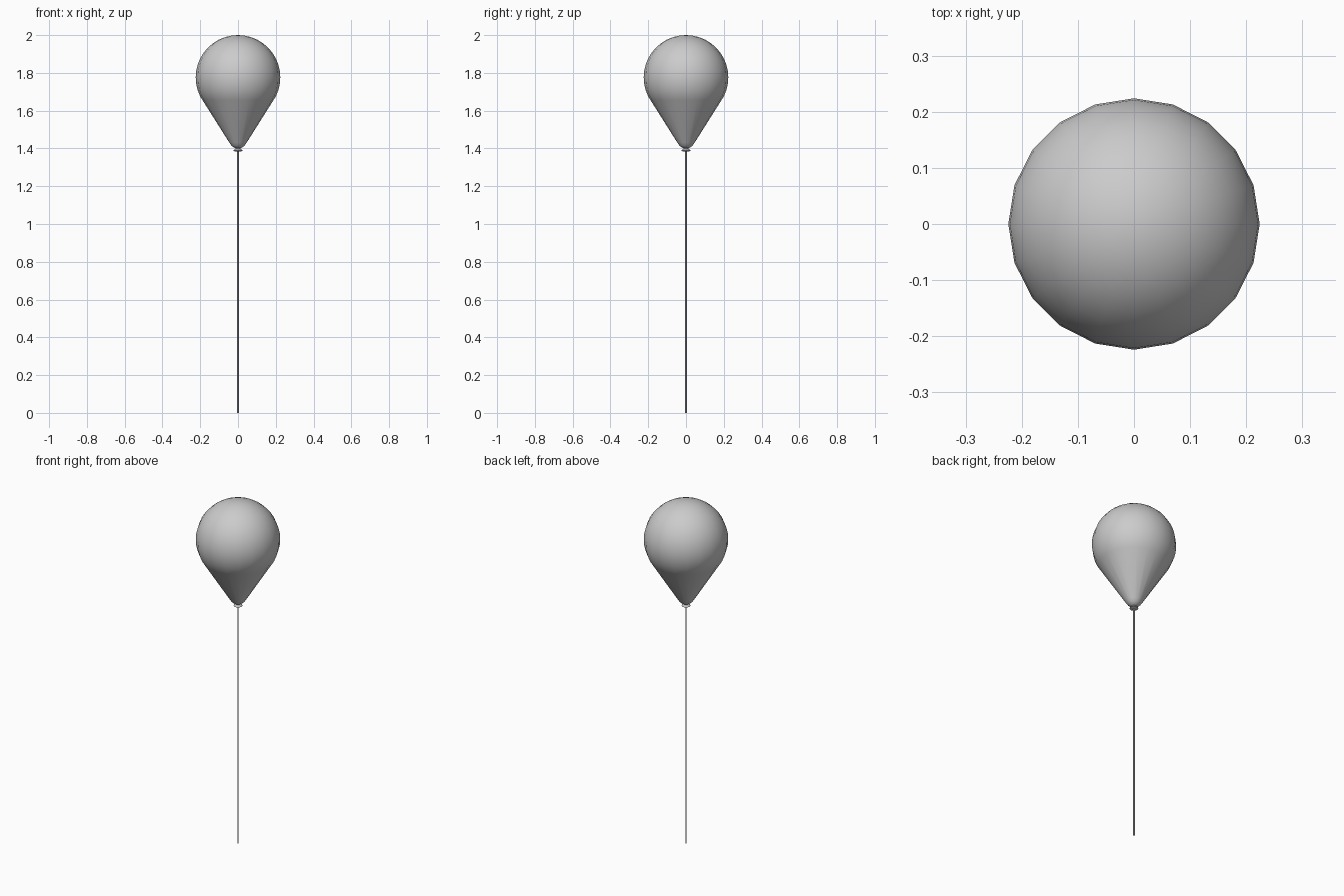
import bpy, bmesh, math

if "Cube" in bpy.data.objects:
    bpy.data.objects.remove(bpy.data.objects["Cube"])


def lathe(name, profile, sides, angle=60):
    """Revolve (radius, z) points around z; zero radius closes to a pole."""
    bm = bmesh.new()
    rings = []
    for r, z in profile:
        if r == 0:
            rings.append([bm.verts.new((0, 0, z))] * sides)
        else:
            rings.append([bm.verts.new((r * math.cos(2 * math.pi * i / sides),
                                        r * math.sin(2 * math.pi * i / sides), z))
                          for i in range(sides)])
    for a, b in zip(rings, rings[1:]):
        for i in range(sides):
            j = (i + 1) % sides
            bm.faces.new(list(dict.fromkeys((a[i], a[j], b[j], b[i]))))
    bmesh.ops.recalc_face_normals(bm, faces=bm.faces)
    mesh = bpy.data.meshes.new(name)
    bm.to_mesh(mesh)
    bm.free()
    obj = bpy.data.objects.new(name, mesh)
    bpy.context.collection.objects.link(obj)
    bpy.ops.object.select_all(action='DESELECT')
    obj.select_set(True)
    bpy.context.view_layer.objects.active = obj
    bpy.ops.object.shade_smooth_by_angle(angle=math.radians(angle))
    return obj


# Balloon body: round top, straight taper, small rounded tip
R, CZ = 0.224, 1.776
body = [(0, CZ + R)]
body += [(R * math.sin(math.radians(t)), CZ + R * math.cos(math.radians(t)))
         for t in range(9, 118, 9)]
body += [(0.188, 1.656), (0.046, 1.431), (0.036, 1.416), (0.024, 1.406),
         (0.012, 1.401), (0, 1.399)]
lathe("balloon_body", body, 20)

# Tied neck with flared lip
lathe("balloon_knot", [(0, 1.403), (0.013, 1.402), (0.012, 1.397), (0.022, 1.393),
                       (0.023, 1.388), (0.017, 1.385), (0, 1.387)], 20)

# String down to the ground
lathe("string", [(0, 1.39), (0.004, 1.39), (0.004, 0), (0, 0)], 8)
